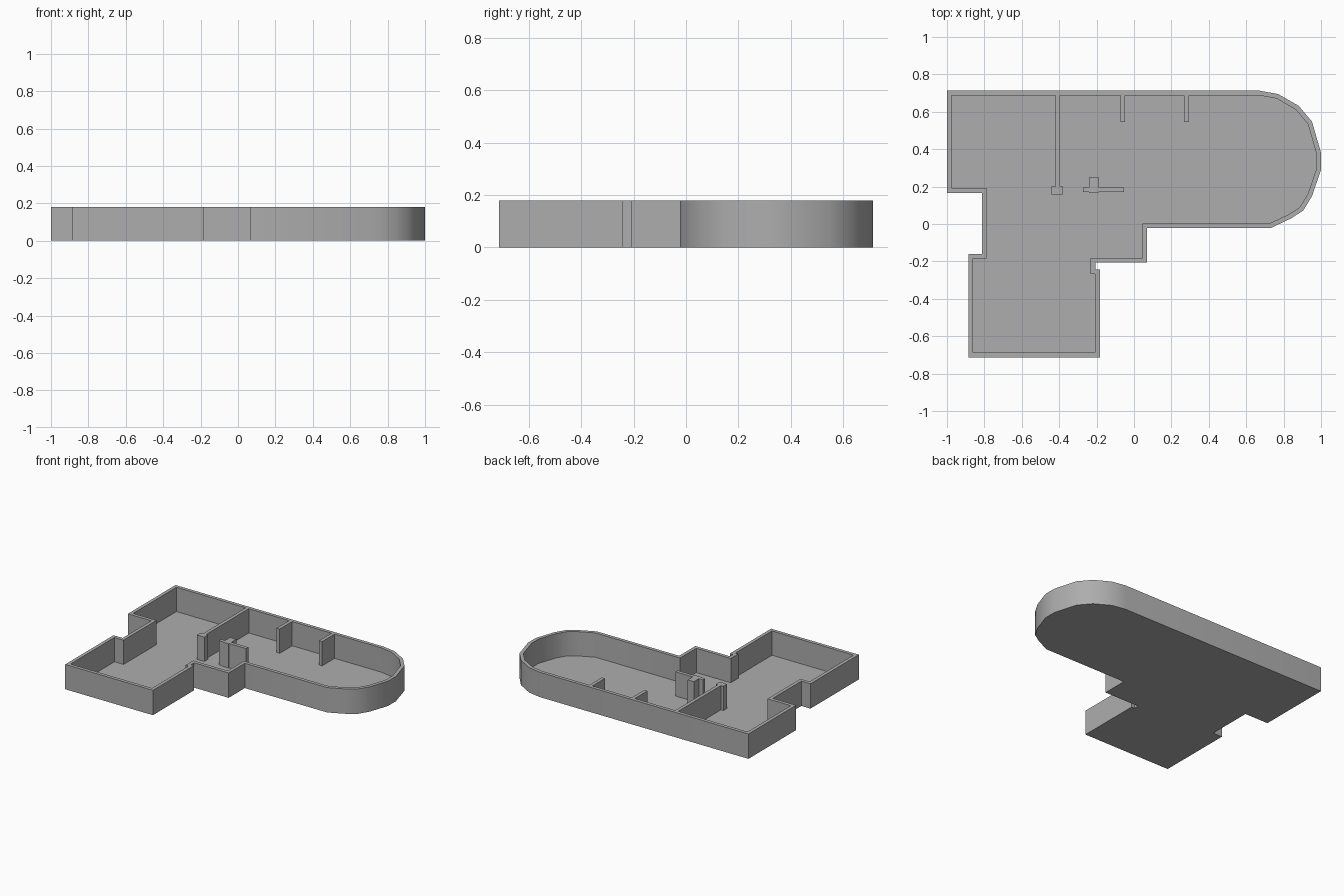
import bpy, bmesh
from mathutils import Vector

HEIGHT = 0.18
FLOOR = 0.004
WALL = 0.025

cube = bpy.data.objects.get("Cube")
if cube:
    bpy.data.objects.remove(cube, do_unlink=True)

# One flat grey for the whole building
grey = bpy.data.materials.new("plain_grey")
grey.use_nodes = True
colour = (0.42, 0.42, 0.42, 1)
grey.diffuse_color = colour
grey.node_tree.nodes["Principled BSDF"].inputs["Base Color"].default_value = colour


def finish(name, bm):
    bmesh.ops.recalc_face_normals(bm, faces=bm.faces)
    mesh = bpy.data.meshes.new(name)
    bm.to_mesh(mesh)
    bm.free()
    mesh.materials.append(grey)
    obj = bpy.data.objects.new(name, mesh)
    bpy.context.collection.objects.link(obj)
    return obj


def inset(points, distance):
    """Mitred inward offset of a clockwise outline."""
    result = []
    for i, p in enumerate(points):
        a = (p - points[i - 1]).normalized()
        b = (points[(i + 1) % len(points)] - p).normalized()
        n1, n2 = Vector((a.y, -a.x)), Vector((b.y, -b.x))
        result.append(p + (n1 + n2) * distance / (1 + n1.dot(n2)))
    return result


def prism(name, points, z0, z1):
    bm = bmesh.new()
    low = [bm.verts.new((p[0], p[1], z0)) for p in points]
    high = [bm.verts.new((p[0], p[1], z1)) for p in points]
    bm.faces.new(low)
    bm.faces.new(high)
    for i in range(len(points)):
        bm.faces.new((low[i - 1], low[i], high[i], high[i - 1]))
    return finish(name, bm)


def block(name, x0, x1, y0, y1):
    return prism(name, [(x0, y0), (x1, y0), (x1, y1), (x0, y1)], FLOOR, HEIGHT)


# Plan outline, clockwise from the back corner on the model's right
outline = [Vector(p) for p in (
    (-1, 0.713), (0.67, 0.713), (0.77, 0.695), (0.88, 0.632), (0.952, 0.547),
    (1, 0.38), (1, 0.29), (0.952, 0.15), (0.905, 0.072), (0.84, 0.03),
    (0.73, -0.022), (0.07, -0.022), (0.07, -0.207), (-0.207, -0.207),
    (-0.207, -0.243), (-0.183, -0.243), (-0.183, -0.713), (-0.886, -0.713),
    (-0.886, -0.16), (-0.813, -0.16), (-0.813, 0.167), (-1, 0.167))]
inner = inset(outline, WALL)

# Outer walls: a closed ring following the outline
bm = bmesh.new()
rings = [[bm.verts.new((p.x, p.y, z)) for p in loop]
         for loop, z in ((outline, 0), (outline, HEIGHT), (inner, HEIGHT), (inner, 0))]
for k in range(4):
    r, s = rings[k], rings[(k + 1) % 4]
    for i in range(len(outline)):
        bm.faces.new((r[i - 1], r[i], s[i], s[i - 1]))
walls = finish("outer_walls", bm)

# Smooth the rounded end, keep the corners sharp
bpy.ops.object.select_all(action="DESELECT")
walls.select_set(True)
bpy.context.view_layer.objects.active = walls
bpy.ops.object.shade_smooth_by_angle(angle=0.6)

# Floor
prism("floor", inner, 0, FLOOR)

# Interior walls
back = 0.713 - WALL
block("partition_wall", -0.42, -0.395, 0.2, back)
block("partition_end_post", -0.44, -0.38, 0.157, 0.2)
for name, x in (("stub_wall_right", -0.072), ("stub_wall_left", 0.268)):
    block(name, x, x + WALL, 0.545, back)

# Free-standing pier with a short screen wall on each side
block("pier", -0.24, -0.19, 0.165, 0.252)
block("screen_wall_right", -0.272, -0.24, 0.17, 0.195)
block("screen_wall_left", -0.19, -0.053, 0.17, 0.195)
